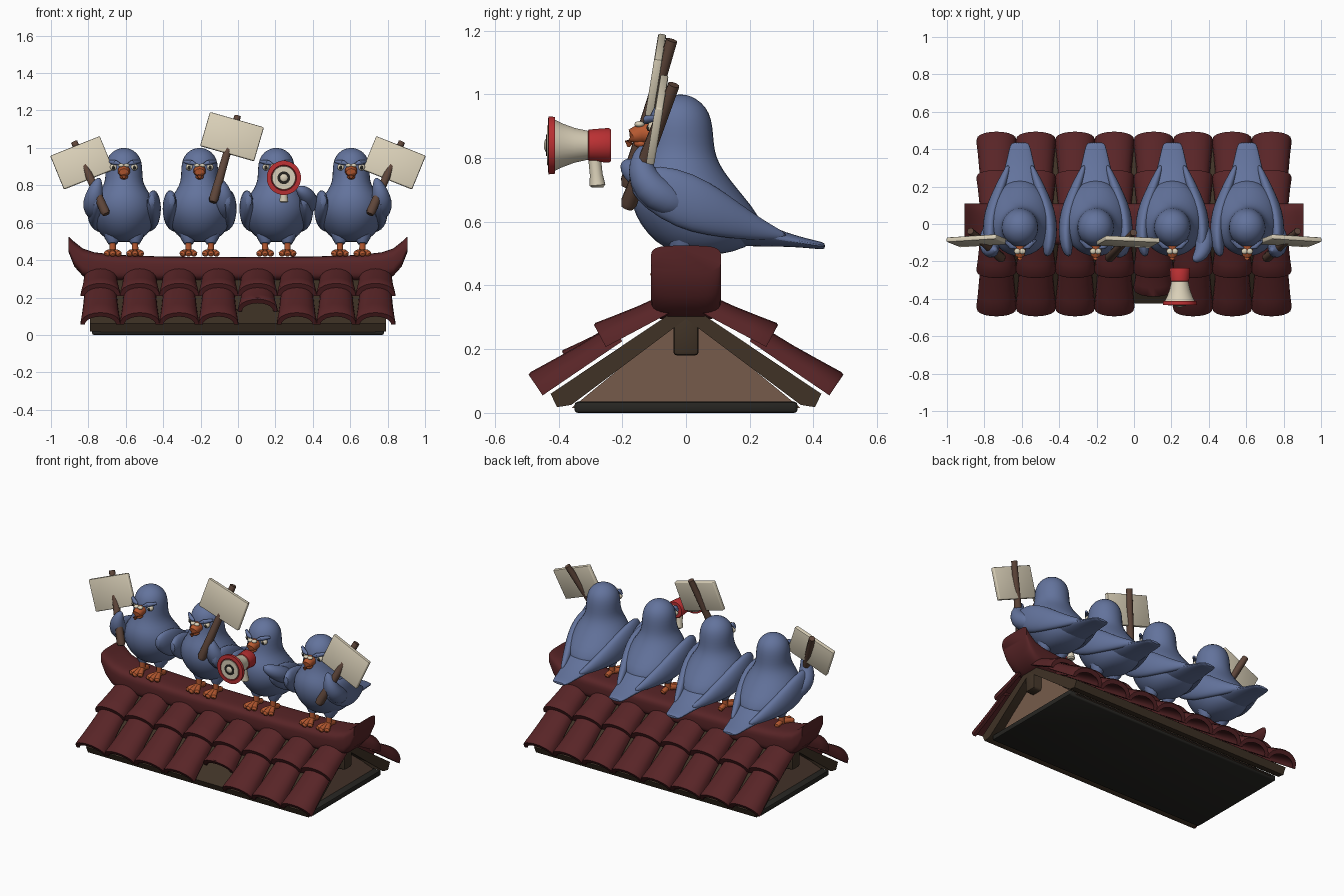
import bpy, bmesh, math
from mathutils import Vector, Matrix

if "Cube" in bpy.data.objects:
    bpy.data.objects.remove(bpy.data.objects["Cube"])


def material(name, col):
    m = bpy.data.materials.new(name)
    m.diffuse_color = (*col, 1)
    m.use_nodes = True
    m.node_tree.nodes["Principled BSDF"].inputs["Base Color"].default_value = m.diffuse_color
    return m


BLUE = material("slate_blue_feather", (0.125, 0.172, 0.335))
TILE = material("dark_red_tile", (0.098, 0.018, 0.020))
CREAM = material("cream", (0.70, 0.63, 0.48))
RED = material("bright_red", (0.50, 0.030, 0.033))
ORANGE = material("orange_skin", (0.47, 0.10, 0.03))
STICK = material("stick_brown", (0.115, 0.062, 0.043))
WALL = material("gable_brown", (0.18, 0.105, 0.07))
TIMBER = material("dark_timber", (0.050, 0.032, 0.019))
DARK = material("near_black", (0.020, 0.019, 0.016))


def add_object(name, bm, mat, subsurf=0):
    bmesh.ops.recalc_face_normals(bm, faces=bm.faces)
    me = bpy.data.meshes.new(name)
    bm.to_mesh(me)
    bm.free()
    me.materials.append(mat)
    ob = bpy.data.objects.new(name, me)
    bpy.context.collection.objects.link(ob)
    if subsurf:
        mod = ob.modifiers.new("smooth", 'SUBSURF')
        mod.levels = mod.render_levels = subsurf
    return ob


def skin(name, rings, mat, subsurf=0):
    """Join equal-sized closed rings of points into a capped solid."""
    bm = bmesh.new()
    vs = [[bm.verts.new(p) for p in r] for r in rings]
    n = len(vs[0])
    for a, b in zip(vs, vs[1:]):
        for i in range(n):
            j = (i + 1) % n
            bm.faces.new((a[i], a[j], b[j], b[i]))
    bm.faces.new(vs[0])
    bm.faces.new(vs[-1])
    return add_object(name, bm, mat, subsurf)


AXES = {'X': ((0, 1, 0), (0, 0, 1)), 'Y': ((1, 0, 0), (0, 0, 1)), 'Z': ((1, 0, 0), (0, 1, 0))}


def loft(name, secs, mat, axis=None, at=(0, 0, 0), n=16, power=1.0, subsurf=0):
    """Sections (x, y, z, a[, b]); rings face a fixed axis or follow the path."""
    pts = [Vector(s[:3]) + Vector(at) for s in secs]
    rings = []
    for i, (p, s) in enumerate(zip(pts, secs)):
        if axis:
            u, v = (Vector(k) for k in AXES[axis])
        else:
            t = (pts[min(i + 1, len(pts) - 1)] - pts[max(i - 1, 0)]).normalized()
            u = t.cross(Vector((0, 0, 1)) if abs(t.z) < 0.8 else Vector((0, 1, 0))).normalized()
            v = t.cross(u)
        a, b = s[3], s[-1]
        ring = []
        for k in range(n):
            w = 2 * math.pi * (k + 0.5) / n
            c, d = math.cos(w), math.sin(w)
            ring.append(p + u * a * math.copysign(abs(c) ** power, c)
                        + v * b * math.copysign(abs(d) ** power, d))
        rings.append(ring)
    return skin(name, rings, mat, subsurf)


def box(name, size, mat, matrix, bevel=0.006):
    bm = bmesh.new()
    bmesh.ops.create_cube(bm, size=1, matrix=matrix @ Matrix.Diagonal((*size, 1)))
    bmesh.ops.bevel(bm, geom=bm.edges[:], offset=bevel, segments=2, affect='EDGES', profile=0.5)
    return add_object(name, bm, mat)


def ball(name, at, size, mat):
    bm = bmesh.new()
    bmesh.ops.create_uvsphere(bm, u_segments=14, v_segments=9, radius=1,
                              matrix=Matrix.Translation(at) @ Matrix.Diagonal((*size, 1)))
    return add_object(name, bm, mat)


def extrude_x(name, profile, half, mat):
    return skin(name, [[(x, y, z) for y, z in profile] for x in (-half, half)], mat)


# --- Roof: base, gable wall, timber deck, ridge beam -------------------------
box("roof_base", (1.56, 0.70, 0.035), DARK, Matrix.Translation((0, 0, 0.0175)), 0.01)
extrude_x("gable_wall", [(-0.36, 0.015), (0.36, 0.015), (0, 0.31)], 0.735, WALL)
extrude_x("timber_deck", [(0, 0.345), (0.425, 0.06), (0.405, 0.018), (0.36, 0.025), (0, 0.295),
                          (-0.36, 0.025), (-0.405, 0.018), (-0.425, 0.06)], 0.79, TIMBER)
box("ridge_beam", (1.58, 0.08, 0.13), TIMBER, Matrix.Translation((0, 0, 0.245)), 0.012)


# --- Barrel tiles: two courses on each slope ---------------------------------
def tile(name, x, side, low, high, start=0.0):
    lo, hi = Vector((0, side * low[0], low[1])), Vector((0, side * high[0], high[1]))
    d = (hi - lo).normalized()
    nrm = Vector((0, side * d.z, abs(d.y)))
    rings = []
    for t, w, h in ((0, 0.106, 0.078), (0.03, 0.108, 0.082), (0.3, 0.100, 0.074), (0.6, 0.093, 0.066), (1, 0.086, 0.060)):
        c = lo.lerp(hi, start + t * (1 - start)) + Vector((x, 0, 0))
        arch = [math.pi * k / 10 for k in range(11)]
        outer = [c + Vector((w * math.cos(a), 0, 0)) + nrm * h * math.sin(a) ** 0.85 if 0 < a < math.pi - 0.01
                 else c + Vector((w * math.cos(a), 0, 0)) for a in arch]
        inner = [c + Vector(((w - 0.022) * math.cos(a), 0, 0)) + nrm * (h - 0.026) * max(0, math.sin(a))
                 for a in reversed(arch)]
        rings.append(outer + inner)
    skin(name, rings, TILE)


for side in (-1, 1):
    for i in range(8):
        x = -0.735 + 0.21 * i
        broken = side == -1 and i == 4
        tile("lower_tile", x, side, (0.45, 0.055), (0.20, 0.225), 0.42 if broken else 0)
        tile("upper_tile", x, side, (0.252, 0.207), (0.04, 0.32))

# --- Ridge cap with upturned ends --------------------------------------------
half = [(0.0, 0.29, 0.416), (0.4, 0.29, 0.419), (0.65, 0.29, 0.428), (0.77, 0.295, 0.442),
        (0.83, 0.315, 0.462), (0.875, 0.365, 0.498), (0.905, 0.44, 0.525)]
cap = [(-x, b, t) for x, b, t in reversed(half[1:])] + half
loft("ridge_cap", [(x, 0, (b + t) / 2, 0.11, (t - b) / 2) for x, b, t in cap], TILE,
     axis='X', n=28, power=0.5)


# --- Birds -------------------------------------------------------------------
BODY = [(0.495, 0.0, 0.10, 0.05), (0.515, -0.07, 0.19, 0.105), (0.56, -0.125, 0.25, 0.148),
        (0.62, -0.165, 0.235, 0.175), (0.68, -0.18, 0.185, 0.178), (0.74, -0.175, 0.135, 0.152),
        (0.78, -0.155, 0.108, 0.122), (0.82, -0.135, 0.092, 0.103), (0.87, -0.125, 0.088, 0.101),
        (0.92, -0.122, 0.083, 0.099), (0.96, -0.105, 0.066, 0.083), (0.988, -0.07, 0.032, 0.052),
        (1.0, -0.035, 0.0, 0.015)]
WING = [(0.145, -0.175, 0.72, 0.015, 0.025), (0.155, -0.13, 0.71, 0.034, 0.07),
        (0.163, -0.03, 0.675, 0.04, 0.098), (0.15, 0.07, 0.643, 0.04, 0.088),
        (0.12, 0.16, 0.605, 0.034, 0.06), (0.085, 0.25, 0.57, 0.024, 0.03), (0.06, 0.32, 0.553, 0.01, 0.01)]
TAIL = [(0, 0.08, 0.60, 0.14, 0.07), (0, 0.18, 0.577, 0.12, 0.056), (0, 0.27, 0.552, 0.09, 0.03),
        (0, 0.36, 0.536, 0.068, 0.016), (0, 0.425, 0.525, 0.054, 0.013), (0, 0.437, 0.524, 0.04, 0.008)]
RAISED = [(0.14, 0.02, 0.64, 0.03), (0.16, -0.06, 0.665, 0.06), (0.165, -0.12, 0.71, 0.058),
          (0.155, -0.145, 0.765, 0.045), (0.14, -0.14, 0.815, 0.028), (0.13, -0.135, 0.84, 0.008)]
FORWARD = [(0.14, 0.02, 0.66, 0.03), (0.165, -0.05, 0.69, 0.055), (0.175, -0.11, 0.725, 0.052),
           (0.155, -0.16, 0.755, 0.042), (0.13, -0.185, 0.775, 0.03), (0.11, -0.195, 0.785, 0.01)]


def bird(x, arm_side, arm):
    at = (x, 0, 0)
    loft("bird_body", [(0, (f + b) / 2, z, w, (b - f) / 2) for z, f, b, w in BODY], BLUE, 'Z', at, subsurf=1)
    loft("bird_tail", TAIL, BLUE, 'Y', at, subsurf=1)
    loft("bird_raised_arm", [(arm_side * p[0], *p[1:]) for p in arm], BLUE, None, at, 12, subsurf=1)
    loft("bird_beak", [(0, -0.10, 0.875, 0.034), (0, -0.14, 0.878, 0.033), (0, -0.165, 0.868, 0.026),
                       (0, -0.18, 0.85, 0.014), (0, -0.18, 0.835, 0.004)], ORANGE, None, at, 10)
    ball("bird_lower_beak", (x, -0.138, 0.845), (0.022, 0.026, 0.014), ORANGE)
    for s in (-1, 1):
        loft("bird_wing", [(s * p[0], *p[1:]) for p in WING], BLUE, 'Y', at, subsurf=1)
        ball("bird_cere", (x + s * 0.014, -0.146, 0.906), (0.017, 0.016, 0.010), CREAM)
        ball("bird_eye", (x + s * 0.055, -0.103, 0.897), (0.02, 0.018, 0.018), CREAM)
        ball("bird_pupil", (x + s * 0.056, -0.116, 0.895), (0.009, 0.008, 0.011), DARK)
        loft("bird_brow", [(s * 0.02, -0.128, 0.912, 0.006), (s * 0.045, -0.122, 0.921, 0.014),
                           (s * 0.085, -0.085, 0.928, 0.008)], BLUE, None, at, 8)
        # Thigh, leg and toes
        fx = x + s * 0.06
        loft("bird_thigh", [(0, 0.0, 0.58, 0.06), (0, -0.01, 0.52, 0.045), (0, -0.02, 0.487, 0.024)],
             BLUE, None, (fx, 0, 0), 10)
        loft("bird_leg", [(0, -0.02, 0.51, 0.017), (0, -0.02, 0.435, 0.019)], ORANGE, None, (fx, 0, 0), 8)
        for dx, dy in ((-0.036, -0.075), (0, -0.09), (0.036, -0.075), (0, 0.055)):
            loft("bird_toe", [(0, -0.02, 0.445, 0.015), (dx * 0.6, -0.02 + dy * 0.6, 0.44, 0.017),
                              (dx * 0.9, -0.02 + dy * 0.9, 0.434, 0.017), (dx, -0.02 + dy, 0.43, 0.007)],
                 ORANGE, None, (fx, 0, 0), 8)


bird(-0.61, -1, RAISED)
bird(-0.205, 1, [(p[0] - 0.03, *p[1:]) for p in RAISED])
bird(0.205, 1, FORWARD)
bird(0.605, 1, RAISED)


# --- Protest signs: tilted board on a stick ----------------------------------
def sign(center, roll, size, bottom, top):
    m = (Matrix.Translation(center) @ Matrix.Rotation(-0.16, 4, 'X')
         @ Matrix.Rotation(-math.radians(roll), 4, 'Y'))
    box("sign_board", (size[0], 0.026, size[1]), CREAM, m)
    b, t = Vector(bottom), Vector(top)
    loft("sign_stick", [(*b, 0.02), (*b.lerp(t, 0.04), 0.027), (*b.lerp(t, 0.4), 0.023), (*t, 0.019)],
         STICK, n=8)


for s in (-1, 1):
    sign((s * 0.835, -0.09, 0.92), -s * 22, (0.285, 0.195), (s * 0.705, -0.185, 0.645), (s * 0.875, -0.038, 1.03))
sign((-0.032, -0.095, 1.06), -16, (0.30, 0.19), (-0.135, -0.185, 0.71), (-0.002, -0.045, 1.17))

# --- Megaphone ---------------------------------------------------------------
at = (0.245, 0, 0.84)
loft("megaphone_horn", [(0, y, 0, r) for y, r in ((-0.30, 0.044), (-0.35, 0.055), (-0.39, 0.07), (-0.42, 0.085),
     (-0.428, 0.072), (-0.39, 0.05), (-0.35, 0.036))], CREAM, 'Y', at, 24)
loft("megaphone_rim", [(0, y, 0, r) for y, r in ((-0.412, 0.078), (-0.412, 0.09), (-0.432, 0.092),
     (-0.434, 0.068), (-0.422, 0.066), (-0.39, 0.051))][:5] , RED, 'Y', at, 24).hide_render = False
# recessed bowl showing inside the rim
loft("megaphone_bowl", [(0, y, 0, r) for y, r in ((-0.433, 0.064), (-0.437, 0.062))], CREAM, 'Y', at, 24)
loft("megaphone_throat", [(0, y, 0, r) for y, r in ((-0.436, 0.034), (-0.439, 0.034))], DARK, 'Y', at, 20)
ball("megaphone_plug", (0.245, -0.437, 0.84), (0.022, 0.009, 0.022), CREAM)
loft("megaphone_back", [(0, y, 0, r) for y, r in ((-0.307, 0.046), (-0.305, 0.05), (-0.243, 0.055),
     (-0.235, 0.05))], RED, 'Y', at, 24)
loft("megaphone_handle", [(0.245, -0.288, 0.81, 0.02), (0.245, -0.282, 0.75, 0.02),
     (0.245, -0.278, 0.715, 0.025), (0.245, -0.278, 0.708, 0.018)], CREAM, n=10)

# --- Smooth shading with crisp edges -----------------------------------------
bpy.ops.object.select_all(action='SELECT')
bpy.context.view_layer.objects.active = bpy.context.selected_objects[0]
bpy.ops.object.shade_smooth_by_angle(angle=math.radians(45))
